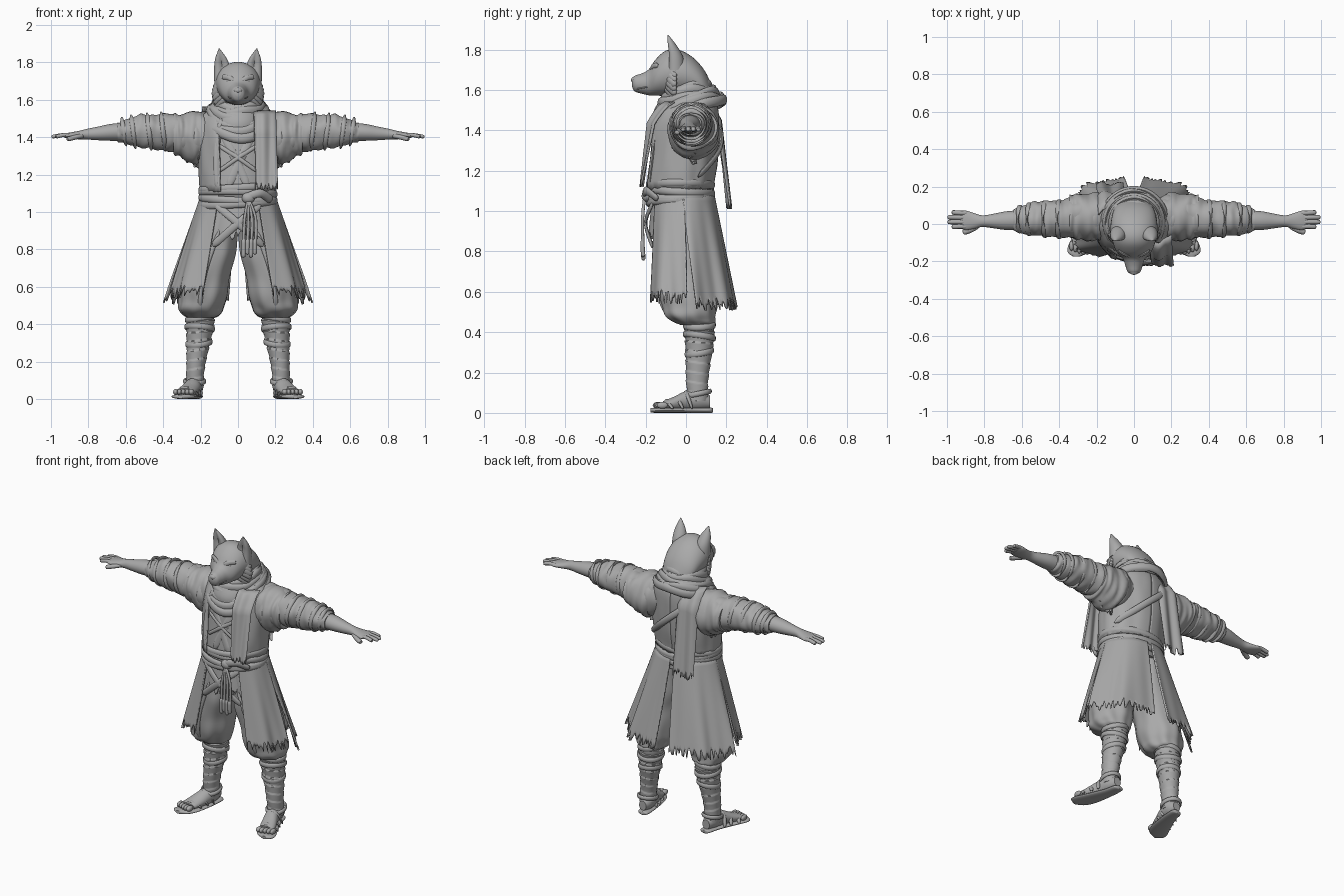
import bpy, bmesh, random
from math import sin, cos, pi, radians
from mathutils import Vector, Matrix, noise

random.seed(4)
cube = bpy.data.objects.get("Cube")
if cube:
    bpy.data.objects.remove(cube, do_unlink=True)

grey = bpy.data.materials.new("plain grey")
grey.use_nodes = True
tone = (.4, .4, .4, 1)
grey.diffuse_color = tone
for node in grey.node_tree.nodes:
    if node.type == 'BSDF_PRINCIPLED':
        node.inputs["Base Color"].default_value = tone


def finish(name, bm, mirror=False, thick=0):
    bmesh.ops.recalc_face_normals(bm, faces=bm.faces)
    for f in bm.faces:
        f.smooth = True
    me = bpy.data.meshes.new(name)
    bm.to_mesh(me)
    bm.free()
    me.set_sharp_from_angle(angle=radians(45))
    me.materials.append(grey)
    ob = bpy.data.objects.new(name, me)
    bpy.context.collection.objects.link(ob)
    if mirror:
        ob.modifiers.new("mirror", 'MIRROR')
        ob.modifiers["mirror"].use_mirror_merge = False
    if thick:
        mod = ob.modifiers.new("cloth", 'SOLIDIFY')
        mod.thickness, mod.offset = thick, 0
    return ob


def grid(name, rows, wrap=False, loop=False, caps=False, **kw):
    bm = bmesh.new()
    vs = [[bm.verts.new(p) for p in row] for row in rows]
    m, n = len(rows), len(rows[0])
    for i in range(m if loop else m - 1):
        for j in range(n if wrap else n - 1):
            i2, j2 = (i + 1) % m, (j + 1) % n
            bm.faces.new((vs[i][j], vs[i][j2], vs[i2][j2], vs[i2][j]))
    if caps:
        bm.faces.new(vs[0])
        bm.faces.new(vs[-1])
    return finish(name, bm, **kw)


def at(keys, t):
    """Smooth interpolation through key tuples, t from 0 to 1."""
    last = len(keys) - 1
    i = min(int(t * last), last - 1)
    f = t * last - i
    p, q, r, s = (keys[max(0, min(last, i + d))] for d in (-1, 0, 1, 2))
    return [b + f * ((c - a) + f * (2 * a - 5 * b + 4 * c - d + f * (3 * (b - c) + d - a))) / 2
            for a, b, c, d in zip(p, q, r, s)]


def loft(name, axis, keys, steps=24, seg=28, wave=None, **kw):
    """Stack of ellipses; key = position, two centre values, two radii."""
    rows = []
    for k in range(steps + 1):
        pos, c, d, r, s = at(keys, k / steps)
        row = []
        for j in range(seg):
            a = 2 * pi * j / seg
            w = wave(k / steps, a) if wave else 1
            p = [c + r * w * cos(a), d + s * w * sin(a)]
            p.insert("xyz".index(axis), pos)
            row.append(p)
        rows.append(row)
    return grid(name, rows, wrap=True, caps=True, **kw)


def sheet(name, fn, rag=.1, nu=40, nv=14, thick=.01, **kw):
    """Cloth panel fn(u, v) whose lower hem is torn."""
    hem = [1 - rag * random.random() ** 1.5 for _ in range(nu + 1)]
    rows = [[fn(i / nu, j / nv * (1 - (1 - hem[i]) * (j / nv) ** 6)) for i in range(nu + 1)]
            for j in range(nv + 1)]
    return grid(name, rows, thick=thick, **kw)


def sweep(name, pts, w, h, loop=False, out=(0, -1, 0), seg=10, **kw):
    """Flattened strip or rope: w is half width, h half thickness."""
    pts = [Vector(p) for p in pts]
    mid = sum(pts, Vector()) / len(pts)
    n = len(pts)
    rows = []
    for k, p in enumerate(pts):
        nxt, prv = (pts[(k + 1) % n], pts[k - 1]) if loop else (pts[min(k + 1, n - 1)], pts[max(k - 1, 0)])
        t = (nxt - prv).normalized()
        o = Vector((p.x - mid.x, p.y - mid.y, 0)) if loop else Vector(out)
        o = (o - t * o.dot(t)).normalized()
        b = t.cross(o)
        e = 1 if loop else .25 + .75 * (1 - (2 * k / (n - 1) - 1) ** 8) ** .5
        rows.append([p + e * (o * h * sin(a) + b * w * cos(a))
                     for a in (2 * pi * j / seg for j in range(seg))])
    return grid(name, rows, wrap=True, loop=loop, caps=not loop, **kw)


def strip(name, keys, w, h, steps=16, **kw):
    return sweep(name, [at(keys, k / steps) for k in range(steps + 1)], w, h, **kw)


def band(name, fn, w, h, n=56, **kw):
    return sweep(name, [fn(2 * pi * k / n) for k in range(n)], w, h, loop=True, **kw)


def blob(name, loc, size, **kw):
    bm = bmesh.new()
    bmesh.ops.create_icosphere(bm, subdivisions=3, radius=1,
                               matrix=Matrix.Translation(loc) @ Matrix.Diagonal((*size, 1)))
    return finish(name, bm, **kw)


def crease(freq, amp, phase=0):
    return lambda t, a: 1 + amp * noise.noise(Vector((cos(a) * 1.3, sin(a) * 1.3, t * freq + phase)))


# Head
loft("head", 'y', [(-.268, 0, 1.635, .014, .016), (-.255, 0, 1.632, .034, .038), (-.22, 0, 1.632, .047, .05),
                   (-.185, 0, 1.638, .06, .064), (-.15, 0, 1.662, .092, .09), (-.1, 0, 1.683, .113, .112),
                   (-.04, 0, 1.685, .126, .115), (.03, 0, 1.665, .12, .1), (.09, 0, 1.62, .1, .08),
                   (.13, 0, 1.57, .05, .05)], steps=36, seg=36)
loft("ear", 'z', [(1.7, .082, -.055, .046, .05), (1.765, .084, -.06, .044, .045), (1.82, .091, -.074, .031, .028),
                  (1.873, .1, -.09, .003, .003)], steps=16,
     wave=lambda t, a: 1 - .75 * max(0, -sin(a)) ** 3 * (1 - abs(t - .5)), mirror=True)
blob("nose", (0, -.258, 1.65), (.022, .014, .015))
blob("eye", (.05, -.162, 1.7), (.014, .008, .006), mirror=True)
strip("brow", [(.022, -.172, 1.7), (.05, -.163, 1.718), (.085, -.14, 1.722)], .014, .008, mirror=True)
strip("mouth", [(.0, -.264, 1.612), (.032, -.238, 1.607), (.052, -.19, 1.616)], .004, .004, mirror=True)
# Fur tufts on the cheeks and nape
for k in range(7):
    z = 1.585 + .02 * k
    x = .13 - .003 * abs(k - 3) ** 1.5
    strip("cheek_fur", [(x - .05, -.1, z + .03), (x - .02, -.08, z + .005), (x + .004, -.05, z - .025)],
          .02, .012, steps=8, out=(1, -1, 0), mirror=True)
for k in range(14):
    u, x = random.random(), random.uniform(0, .09)
    y, z = .0 + .11 * u - x * .4, 1.762 - .12 * u
    strip("nape_fur", [(x, y - .03, z), (x, y + .005, z - .01), (x * 1.1, y + .022, z - .04)],
          .013, .008, steps=6, out=(0, 1, 1), mirror=True)

# Torso and open coat
torso = [(1.0, 0, -.02, .185, .145), (1.12, 0, -.025, .188, .15), (1.25, 0, -.012, .193, .155),
         (1.4, 0, .0, .2, .152), (1.5, 0, .015, .185, .13), (1.57, 0, .02, .11, .1)]
loft("torso", 'z', torso, seg=40)


def coat(u, v):
    z, c, d, r, s = at(torso, 1 - .82 * v)
    a = radians(-62 + 152 * u)
    w = 1.06 + .05 * noise.noise(Vector((u * 7, v * 3, 0)))
    return (r * w * cos(a), d + s * w * sin(a) - .025 * v * max(0, 1 - 3 * u), z)


sheet("coat_body", coat, rag=.02, mirror=True)
strip("coat_lapel", [(.085, -.125, 1.5), (.11, -.15, 1.38), (.115, -.17, 1.25), (.11, -.18, 1.13)], .016, .009,
      mirror=True)
for s in (-1, 1):
    strip("tunic_fold", [(s * .09, -.13, 1.44), (s * .03, -.158, 1.32), (-s * .05, -.172, 1.14)], .022, .007)
    strip("chest_wrap", [(s * .11, -.145, 1.36), (0, -.17, 1.29), (-s * .1, -.162, 1.22)], .011, .006)
strip("back_strap", [(-.19, .08, 1.5), (-.08, .165, 1.42), (.06, .165, 1.3), (.2, .06, 1.17)], .02, .01, out=(0, 1, 0))

# Sleeves, forearms and hands
loft("sleeve", 'x', [(.1, .03, 1.42, .11, .11), (.2, .035, 1.4, .12, .128), (.3, .035, 1.412, .112, .108),
                     (.4, .03, 1.428, .102, .095), (.5, .027, 1.432, .093, .09), (.58, .024, 1.43, .08, .07),
                     (.645, .02, 1.428, .058, .05)], steps=72, seg=36, mirror=True,
     wave=lambda t, a: crease(12, .13)(t, a) + .022 * sin(t * 62 + 2 * sin(a)))
loft("shoulder_layer", 'x', [(.15, .03, 1.415, .115, .12), (.22, .038, 1.395, .13, .138), (.3, .04, 1.41, .123, .118),
                             (.345, .036, 1.415, .112, .106)], steps=30, wave=crease(6, .14, 3), mirror=True)
for x, r in ((.4, .1), (.475, .094), (.56, .084), (.61, .07)):
    band("sleeve_tie", lambda a: (x + .012 * sin(a), .026 + r * cos(a), 1.43 + r * .96 * sin(a)), .012, .006,
         n=32, mirror=True)
sheet("sleeve_rag", lambda u, v: (.2 + .1 * u, .02 + .03 * sin(u * 9), 1.32 - .1 * v * (1 - u * .6)), rag=.6,
      nu=16, nv=8, mirror=True)
loft("forearm", 'x', [(.58, .022, 1.43, .054, .05), (.68, .018, 1.426, .05, .045), (.75, .016, 1.42, .039, .036),
                      (.81, .015, 1.416, .031, .028), (.855, .016, 1.411, .042, .022), (.9, .02, 1.409, .052, .016),
                      (.93, .022, 1.408, .044, .01)], mirror=True)
for k, tip in enumerate((.975, .998, .998, .975)):
    y = -.014 + .024 * k
    strip("finger", [(.89, y, 1.41), (.93, y + .001, 1.412), (tip, y * 1.08, 1.402)], .0125, .011, out=(0, 0, 1),
          mirror=True)
strip("thumb", [(.83, -.005, 1.408), (.87, -.03, 1.4), (.915, -.046, 1.388)], .015, .013, out=(0, 0, 1), mirror=True)

# Scarf loops and hanging ends
loft("scarf_core", 'z', [(1.4, 0, -.03, .12, .13), (1.48, 0, -.02, .14, .145), (1.56, 0, .0, .13, .125),
                         (1.63, 0, .01, .1, .09)])
for k in range(7):
    def loop(a):
        front = (1 - sin(a)) / 2
        return ((.112 + .0105 * k) * cos(a), .006 + (.108 + .0125 * k) * sin(a),
                1.62 - .013 * k - front ** 1.6 * (.03 + .02 * k) + .01 * sin(a * 2 + k * 2) + .004 * sin(5 * a + k))
    band("scarf_loop", loop, .026, .015)
sheet("scarf_front_end", lambda u, v: (.085 + .115 * u + .012 * v, -.1 - .075 * min(1, v * 4) ** .6 - .045 * v
                                       + .05 * u ** 3 * (1 - v) + .006 * sin(u * 11 + v), 1.54 - .42 * v),
      rag=.12, nu=28, nv=20)
sheet("scarf_back_end", lambda u, v: (-.19 + .14 * u - .01 * v, .08 + .08 * min(1, v * 5) ** .6 + .055 * v
                                      - .03 * (2 * u - 1) ** 2 * (1 - v) + .01 * sin(u * 9), 1.56 - .55 * v),
      rag=.11, nu=30, nv=20)

# Sash with knot and cords
for k, z in enumerate((1.13, 1.1, 1.07, 1.045)):
    band("sash_wrap", lambda a: (.2 * cos(a), -.028 + .16 * sin(a), z + .012 * cos(a + k * 2)), .02, .012)
blob("sash_knot", (.055, -.195, 1.075), (.035, .025, .03))
strip("sash_bow", [(.05, -.205, 1.08), (.12, -.195, 1.1), (.18, -.14, 1.06)], .022, .012)
for k in range(4):
    x = .035 + .02 * k
    strip("sash_cord", [(.055, -.205, 1.07), (x, -.215, .96), (x - .005, -.212, .8 - .03 * (k % 2))], .008, .008)
    strip("cord_tassel", [(x - .004, -.216, .86), (x - .005, -.214, .8), (x - .006, -.21, .755 + .02 * (k % 2))],
          .012, .011, steps=8)


# Skirt panels of the coat, with a slit that widens down each side
def panel(start, end, length, front_slit, back_slit):
    def fn(u, v):
        t = v * length
        a = radians(start + front_slit * t + (end - back_slit * t - start - front_slit * t) * u)
        fold = 1 + .05 * t ** .7 * sin(a * 8 + v) + .015 * t * sin(a * 17)
        return ((.195 + .175 * t) * fold * cos(a), -.02 + .04 * t + (.155 + .08 * t) * fold * sin(a), 1.09 - .55 * t)
    return fn


sheet("coat_front_panel", panel(-58, 4, 1, 0, 8), rag=.13, mirror=True)
sheet("coat_back_panel", panel(0, 86, 1.06, 7, 4), rag=.14, nu=48, mirror=True)
sheet("tunic_flap", lambda u, v: (-.13 + .26 * u, -.165 - .02 * v + .06 * (2 * u - 1) ** 2, 1.05 - .2 * v),
      rag=.35, nu=24)
for s in (-1, 1):
    strip("hip_wrap", [(s * -.12, -.165, 1.04), (0, -.2, .94), (s * .135, -.165, .82)], .02, .008)

# Baggy trousers
loft("trouser_leg", 'z', [(.435, .2, .05, .075, .075), (.455, .198, .035, .105, .108), (.5, .192, .018, .124, .13),
                          (.58, .185, .012, .128, .138), (.7, .155, .0, .125, .138), (.82, .12, -.01, .118, .14),
                          (.95, .09, -.015, .1, .13), (1.06, .08, -.02, .1, .13)], steps=36, seg=60, mirror=True,
     wave=lambda t, a: crease(6, .1)(t, a) + .035 * (1 - t) * sin(9 * a + 3 * t))
strip("trouser_seam", [(.1, -.15, .9), (.17, -.143, .7), (.2, -.122, .54), (.2, -.07, .46)], .012, .008, mirror=True)

# Bandaged shins
loft("shin_wrap", 'z', [(.06, .232, .06, .046, .05), (.15, .228, .055, .047, .053), (.25, .218, .06, .056, .06),
                        (.35, .206, .066, .068, .069), (.41, .2, .067, .072, .072), (.47, .2, .06, .07, .07)],
     steps=90, seg=32, wave=lambda t, a: .98 + .09 * ((t * 10 + a / (2 * pi)) % 1), mirror=True)
for z, r in ((.435, .075), (.38, .075), (.3, .066)):
    band("shin_tie", lambda a: (.205 + .05 * (.38 - z) + r * cos(a), .066 + r * sin(a), z + .012 * sin(a + z * 40)),
         .015, .007, n=36, mirror=True)

# Sandals and feet
loft("sandal_sole", 'y', [(.133, .222, .013, .012, .01), (.12, .223, .013, .034, .013), (.05, .233, .013, .043, .013),
                          (-.06, .265, .013, .06, .013), (-.12, .288, .013, .065, .013), (-.155, .3, .013, .052, .013),
                          (-.175, .308, .013, .015, .01)], mirror=True)
loft("foot", 'y', [(.12, .227, .055, .025, .03), (.07, .23, .065, .044, .05), (.0, .243, .06, .046, .048),
                   (-.06, .265, .046, .051, .034), (-.115, .285, .037, .052, .02)], mirror=True)
for k in range(5):
    x, y = .25 + .021 * k, -.138 + .007 * (k - 1) * (k > 0)
    blob("toe", (x, y, .038), (.0125 + .004 * (k == 0), .027, .017), mirror=True)
for y, x, w, h in ((-.085, .275, .06, .058), (-.035, .257, .056, .075), (.01, .246, .053, .1)):
    strip("sandal_strap", [(x - w, y + .02, .02), (x - w * .65, y, h * .8), (x, y - .01, h + .004),
                           (x + w * .65, y, h * .8), (x + w, y + .02, .02)], .011, .007, out=(0, 0, 1), mirror=True)
band("ankle_strap", lambda a: (.232 + .054 * cos(a), .06 + .06 * sin(a), .095 + .012 * sin(a)), .013, .008,
     n=32, mirror=True)
